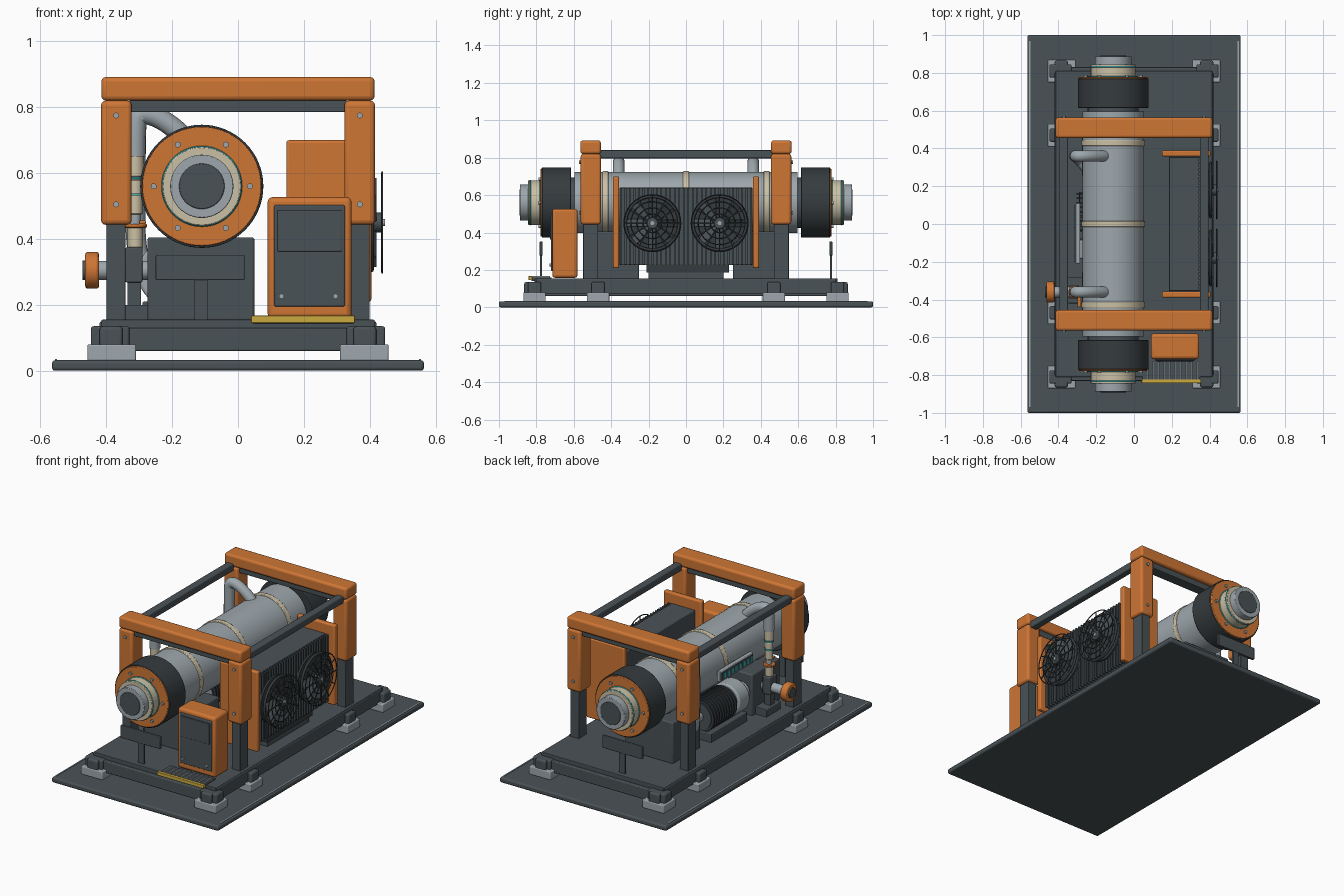
import bpy, math
from mathutils import Vector

if "Cube" in bpy.data.objects:
    bpy.data.objects.remove(bpy.data.objects["Cube"])


def mat(name, rgb):
    m = bpy.data.materials.new(name)
    m.diffuse_color = (*rgb, 1)
    m.use_nodes = True
    m.node_tree.nodes["Principled BSDF"].inputs["Base Color"].default_value = m.diffuse_color
    return m


DARK = mat("slate", (0.068, 0.084, 0.092))
RUBBER = mat("charcoal", (0.036, 0.044, 0.048))
ORANGE = mat("orange", (0.62, 0.18, 0.035))
GREY = mat("light_grey", (0.34, 0.39, 0.42))
TAN = mat("tan", (0.60, 0.53, 0.38))
TEAL = mat("teal", (0.05, 0.45, 0.48))
YELLOW = mat("yellow", (0.60, 0.40, 0.05))


def finish(ob, name, m):
    ob.name = name
    ob.data.materials.clear()
    ob.data.materials.append(m)
    return ob


def box(name, x, y, z, m, bevel=0.0):
    """Box from (min, max) pairs."""
    bpy.ops.mesh.primitive_cube_add(size=1, location=[(a + b) / 2 for a, b in (x, y, z)])
    ob = bpy.context.object
    size = Vector([abs(b - a) for a, b in (x, y, z)])
    for v in ob.data.vertices:
        v.co *= size
    if bevel:
        mod = ob.modifiers.new("Bevel", "BEVEL")
        mod.width, mod.segments = bevel, 3
        bpy.ops.object.shade_smooth_by_angle(angle=math.radians(40))
    return finish(ob, name, m)


ROT = {"x": (0, math.pi / 2, 0), "y": (math.pi / 2, 0, 0), "z": (0, 0, 0)}


def cyl(name, c, r, length, axis, m, n=48, bevel=0.0):
    bpy.ops.mesh.primitive_cylinder_add(vertices=n, radius=r, depth=length, location=c, rotation=ROT[axis])
    ob = bpy.context.object
    if bevel:
        mod = ob.modifiers.new("Bevel", "BEVEL")
        mod.width, mod.segments, mod.limit_method = bevel, 2, "ANGLE"
    bpy.ops.object.shade_smooth_by_angle(angle=math.radians(40))
    return finish(ob, name, m)


def ring(name, c, r, thick, axis, m):
    bpy.ops.mesh.primitive_torus_add(location=c, rotation=ROT[axis], major_radius=r, minor_radius=thick,
                                     major_segments=48, minor_segments=8)
    bpy.ops.object.shade_smooth()
    return finish(bpy.context.object, name, m)


def pipe(name, pts, r, m):
    cu = bpy.data.curves.new(name, "CURVE")
    cu.dimensions, cu.bevel_depth, cu.bevel_resolution, cu.use_fill_caps = "3D", r, 5, True
    sp = cu.splines.new("NURBS")
    sp.points.add(len(pts) - 1)
    for p, co in zip(sp.points, pts):
        p.co = (*co, 1)
    sp.order_u, sp.use_endpoint_u, sp.resolution_u = 3, True, 8
    ob = bpy.data.objects.new(name, cu)
    bpy.context.collection.objects.link(ob)
    bpy.ops.object.select_all(action="DESELECT")
    ob.select_set(True)
    bpy.context.view_layer.objects.active = ob
    bpy.ops.object.convert(target="MESH")
    return finish(bpy.context.object, name, m)


def span(s, a, b):
    return tuple(sorted((s * a, s * b)))


# Ground plate and skid
box("base_plate", (-0.565, 0.565), (-1, 1), (0, 0.032), DARK, 0.01)
box("skid_frame", (-0.40, 0.40), (-0.83, 0.83), (0.06, 0.13), DARK, 0.005)
box("skid_deck", (-0.415, 0.415), (-0.81, 0.81), (0.125, 0.155), DARK, 0.004)
for sx in (-1, 1):
    box("edge_stripe", span(sx, 0.549, 0.556), (-0.97, 0.97), (0.03, 0.035), GREY)
    box("skid_rail", span(sx, 0.35, 0.42), (-0.80, 0.80), (0.07, 0.15), DARK, 0.005)
    for sy in (-1, 1):
        for yc in (0.81, 0.47):
            box("mount_foot", span(sx, 0.31, 0.457), span(sy, yc - 0.06, yc + 0.06), (0.03, 0.08), GREY, 0.005)
            box("mount_block", span(sx, 0.33, 0.447), span(sy, yc - 0.035, yc + 0.035), (0.06, 0.135), DARK, 0.008)
        box("mount_stop", span(sx, 0.35, 0.42), span(sy, 0.77, 0.865), (0.06, 0.135), DARK, 0.01)

# Portal frames
for sy in (-1, 1):
    box("portal_beam", (-0.415, 0.415), span(sy, 0.455, 0.565), (0.82, 0.892), ORANGE, 0.014)
    box("portal_cross_bar", (-0.33, 0.33), span(sy, 0.475, 0.54), (0.785, 0.825), DARK, 0.004)
    for sx in (-1, 1):
        box("portal_sleeve", span(sx, 0.323, 0.416), span(sy, 0.455, 0.563), (0.443, 0.82), ORANGE, 0.014)
        box("portal_leg", span(sx, 0.342, 0.40), span(sy, 0.47, 0.55), (0.15, 0.46), DARK, 0.004)
        for z in (0.505, 0.775):
            cyl("sleeve_bolt", (sx * 0.37, sy * 0.565, z), 0.009, 0.012, "y", GREY, 12)
for sx in (-1, 1):
    box("tie_rail", span(sx, 0.35, 0.395), (-0.47, 0.47), (0.797, 0.84), DARK, 0.006)

# Main pressure vessel and its end assemblies
X, Z = -0.11, 0.56
cyl("vessel_body", (X, 0, Z), 0.163, 1.19, "y", GREY, 64)
for y in (-0.43, 0, 0.43):
    cyl("vessel_band", (X, y, Z), 0.168, 0.032, "y", TAN, 64, 0.004)
for s in (-1, 1):
    def stage(name, r, a, b, m):
        return cyl(name, (X, s * (a + b) / 2, Z), r, b - a, "y", m, 64, 0.003)
    stage("vessel_neck", 0.135, 0.59, 0.63, DARK)
    stage("end_drum", 0.187, 0.615, 0.77, RUBBER)
    stage("end_flange", 0.181, 0.765, 0.778, ORANGE)
    stage("end_collar", 0.119, 0.775, 0.845, TAN)
    stage("collar_seal_inner", 0.123, 0.777, 0.783, TEAL)
    stage("collar_seal", 0.1215, 0.829, 0.837, TEAL)
    stage("end_nozzle", 0.096, 0.84, 0.888, GREY)
    stage("nozzle_bore", 0.069, 0.88, 0.891, DARK)
    for i in range(6):
        a = i * math.pi / 3
        cyl("flange_bolt", (X + 0.146 * math.cos(a), s * 0.781, Z + 0.146 * math.sin(a)), 0.009, 0.014, "y", GREY, 12)
    # Saddle and front sign plate
    box("vessel_saddle", (-0.275, 0.05), span(s, 0.25, 0.52), (0.15, 0.405), DARK, 0.008)
    box("sign_plate", (-0.25, 0.02), span(s, 0.767, 0.783), (0.275, 0.352), DARK, 0.004)
    box("sign_post", (-0.132, -0.092), span(s, 0.769, 0.781), (0.15, 0.28), DARK)

# Control cabinet and step
box("cabinet", (0.09, 0.345), (-0.715, -0.58), (0.158, 0.527), ORANGE, 0.015)
box("cabinet_door", (0.11, 0.325), (-0.722, -0.70), (0.195, 0.503), DARK, 0.005)
box("cabinet_screen", (0.12, 0.315), (-0.727, -0.72), (0.362, 0.487), DARK, 0.003)
for x in (0.132, 0.296):
    cyl("door_knob", (x, -0.725, 0.226), 0.008, 0.012, "y", GREY, 12)
box("step_tray", (0.045, 0.35), (-0.825, -0.72), (0.142, 0.16), DARK)
box("step_edge", (0.04, 0.355), (-0.842, -0.822), (0.145, 0.167), YELLOW, 0.003)
for i in range(10):
    x = 0.07 + i * 0.029
    box("step_bar", (x, x + 0.008), (-0.822, -0.728), (0.16, 0.168), GREY)

# Radiator with fins and orange side plates
box("radiator_core", (0.185, 0.345), (-0.355, 0.355), (0.225, 0.64), DARK, 0.004)
for i in range(30):
    y = -0.348 + i * 0.024
    box("radiator_fin", (0.34, 0.368), (y - 0.005, y + 0.005), (0.23, 0.638), DARK)
box("radiator_foot", (0.2, 0.34), (-0.20, 0.20), (0.15, 0.185), DARK)
box("radiator_sump", (0.2, 0.345), (-0.21, 0.23), (0.185, 0.228), RUBBER)
for s in (-1, 1):
    box("radiator_plate", (0.147, 0.405), span(s, 0.358, 0.39), (0.21, 0.70), ORANGE, 0.008)
    # Fan: shroud, blades and wire guard
    c = Vector((0.405, s * 0.18, 0.45))
    cyl("fan_disc", c - Vector((0.032, 0, 0)), 0.14, 0.012, "x", RUBBER)
    ring("fan_shroud", c, 0.143, 0.008, "x", RUBBER)
    cyl("fan_hub", c + Vector((0.01, 0, 0)), 0.03, 0.05, "x", DARK, 24, 0.004)
    cyl("hub_cap", c + Vector((0.036, 0, 0)), 0.011, 0.012, "x", GREY, 16)
    for i in range(8):
        a = i * math.pi / 4
        b = box("fan_blade", (-0.003, 0.003), (-0.024, 0.024), (-0.055, 0.055), DARK)
        d = Vector((0, -math.sin(a), math.cos(a)))
        b.rotation_mode = "XYZ"
        b.matrix_world = (b.matrix_world.Translation(c + d * 0.08) @ b.matrix_world.Rotation(a, 4, "X")
                          @ b.matrix_world.Rotation(math.radians(35), 4, "Z"))
    for r in (0.05, 0.082, 0.115, 0.152):
        ring("guard_ring", c + Vector((0.033, 0, 0)), r, 0.003, "x", RUBBER)
    for i in range(6):
        sp = box("guard_spoke", (-0.002, 0.002), (-0.003, 0.003), (-0.152, 0.152), RUBBER)
        sp.location = c + Vector((0.033, 0, 0))
        sp.rotation_euler = (i * math.pi / 6, 0, 0)

# Ribbed pump motor beside the vessel
MX, MZ = -0.205, 0.295
cyl("motor_body", (MX, 0.0, MZ), 0.083, 0.34, "y", DARK)
for i in range(10):
    cyl("motor_rib", (MX, 0.16 - i * 0.024, MZ), 0.1, 0.009, "y", RUBBER)
cyl("motor_head", (MX, -0.135, MZ), 0.1, 0.1, "y", GREY, 48, 0.008)
cyl("motor_neck", (MX, -0.21, MZ), 0.06, 0.07, "y", GREY, 48, 0.006)
box("motor_base", (-0.29, -0.12), (-0.18, 0.17), (0.15, 0.21), DARK, 0.005)

# Pipework
for y, low in ((-0.36, 0.65), (0.36, 0.45)):
    pipe("upper_pipe", [(-0.312, y, low), (-0.312, y, 0.72), (-0.305, y, 0.785), (-0.235, y, 0.77),
                        (-0.15, y, 0.70), (-0.13, y, 0.66)], 0.031, GREY)
pipe("return_pipe", [(-0.312, 0.36, 0.46), (-0.31, 0.36, 0.32), (-0.25, 0.30, 0.295), (MX, 0.22, MZ),
                     (MX, 0.15, MZ)], 0.031, GREY)
pipe("outlet_pipe", [(MX, -0.2, MZ), (MX, -0.30, MZ), (-0.23, -0.36, 0.305), (-0.30, -0.36, 0.305),
                     (-0.43, -0.36, 0.305)], 0.029, GREY)
P = (-0.312, -0.36)
cyl("pipe_core", (*P, 0.51), 0.017, 0.36, "z", GREY, 24)
for a, b, r in ((0.59, 0.668, 0.026), (0.475, 0.58, 0.022), (0.37, 0.445, 0.023)):
    cyl("pipe_coupling", (*P, (a + b) / 2), r, b - a, "z", TAN, 32, 0.003)
for z in (0.535, 0.585):
    cyl("coupling_seal", (*P, z), 0.028, 0.007, "z", TEAL, 32)
cyl("valve_collar", (*P, 0.44), 0.035, 0.012, "z", ORANGE, 32, 0.003)
box("valve_lever", (-0.30, -0.28), (-0.44, -0.35), (0.445, 0.456), ORANGE, 0.003)
box("valve_block", (-0.342, -0.29), (-0.395, -0.325), (0.268, 0.375), DARK, 0.005)
box("valve_stand", (-0.335, -0.295), (-0.38, -0.34), (0.15, 0.27), DARK)
box("valve_stand_foot", (-0.35, -0.27), (-0.42, -0.28), (0.15, 0.20), DARK, 0.004)
cyl("hand_wheel", (-0.443, -0.36, 0.305), 0.056, 0.042, "x", ORANGE, 40, 0.008)
cyl("hand_wheel_cap", (-0.466, -0.36, 0.305), 0.03, 0.012, "x", DARK, 24)

# Sight gauge along the vessel side
box("gauge_arm", (-0.30, -0.25), (-0.08, -0.04), (0.54, 0.56), DARK)
box("gauge_frame", (-0.31, -0.285), (-0.21, 0.11), (0.505, 0.57), GREY, 0.004)
box("gauge_face", (-0.314, -0.308), (-0.20, 0.10), (0.515, 0.56), DARK)
for i in range(8):
    y = -0.185 + i * 0.037
    box("gauge_mark", (-0.318, -0.312), (y - 0.009, y + 0.009), (0.522, 0.553), TEAL)
